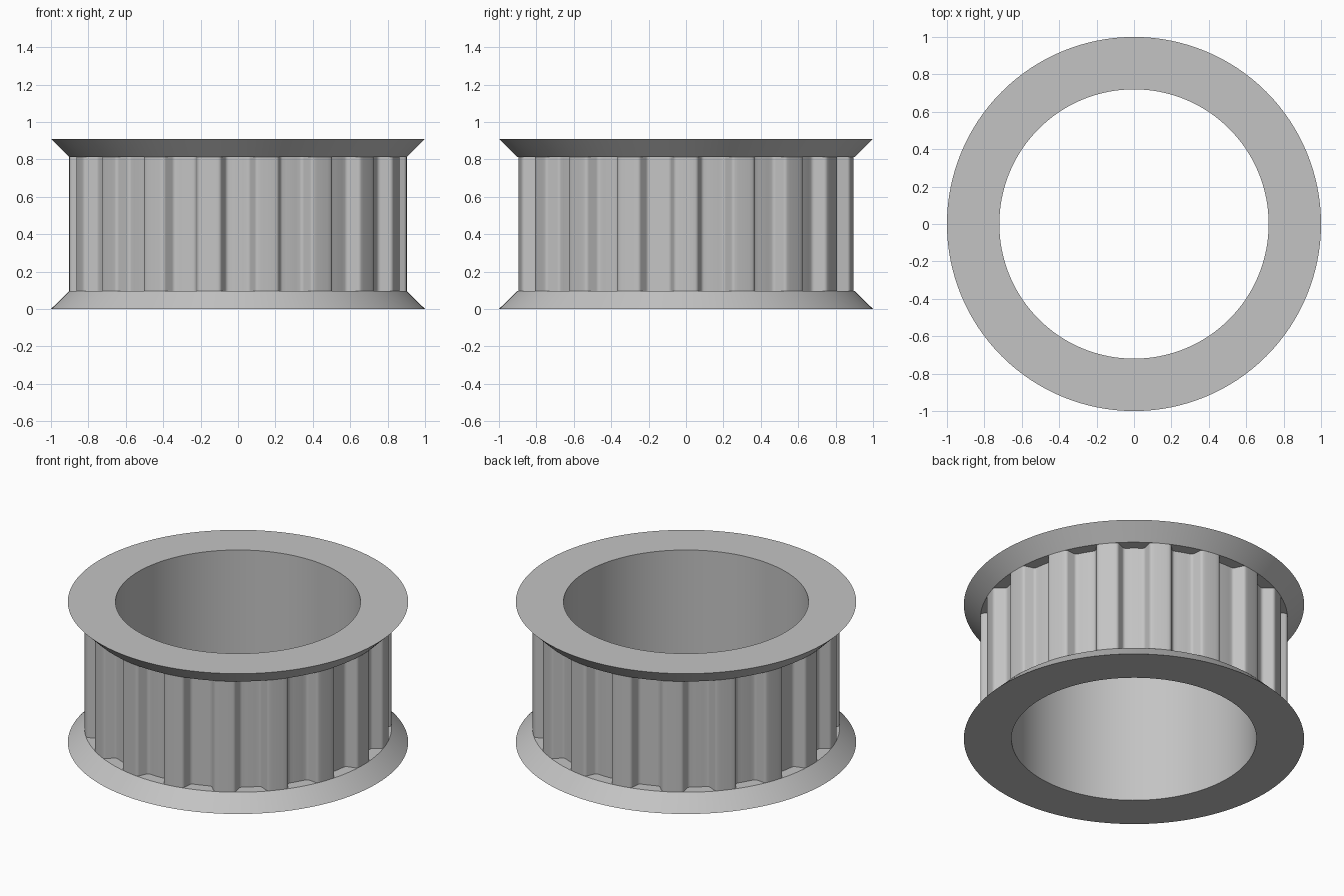
import bpy
import bmesh
from math import radians, sin, cos, tau

cube = bpy.data.objects.get("Cube")
if cube:
    bpy.data.objects.remove(cube)

HEIGHT, RIM, BORE = 0.91, 0.096, 0.72
TIP, ROOT, TEETH = 0.903, 0.832, 18
SEGMENTS = 128

steel = bpy.data.materials.new("plain grey metal")
steel.use_nodes = True
grey = (0.55, 0.55, 0.55, 1)
steel.diffuse_color = grey
steel.node_tree.nodes["Principled BSDF"].inputs["Base Color"].default_value = grey


def circle(radius, z):
    return [(radius * cos(tau * i / SEGMENTS), radius * sin(tau * i / SEGMENTS), z)
            for i in range(SEGMENTS)]


def loft(name, loops, bevel=0):
    """Skin a stack of closed loops that all have the same point count."""
    bm = bmesh.new()
    rings = [[bm.verts.new(p) for p in loop] for loop in loops]
    for a, b in zip(rings, rings[1:]):
        for i in range(len(a)):
            j = (i + 1) % len(a)
            bm.faces.new((a[i], a[j], b[j], b[i]))
    mesh = bpy.data.meshes.new(name)
    bm.to_mesh(mesh)
    bm.free()
    mesh.materials.append(steel)
    obj = bpy.data.objects.new(name, mesh)
    bpy.context.collection.objects.link(obj)
    bpy.ops.object.select_all(action="DESELECT")
    obj.select_set(True)
    bpy.context.view_layer.objects.active = obj
    if bevel:
        mod = obj.modifiers.new("rounded corners", "BEVEL")
        mod.width, mod.segments = bevel, 3
        mod.limit_method, mod.angle_limit = "ANGLE", radians(25)
        bpy.ops.object.modifier_apply(modifier=mod.name)
    bpy.ops.object.shade_smooth_by_angle(angle=radians(30))
    return obj


# Toothed wall: one tooth and one groove, repeated around the axis
pitch = 360 / TEETH
tooth = [(TIP, a) for a in (-4, -2, 0, 2, 4)]
groove = [(ROOT, pitch / 2 + a) for a in (-4.3, -2, 0, 2, 4.3)]
outline = [(r, radians(a + k * pitch)) for k in range(TEETH) for r, a in tooth + groove]
loft("toothed_wall",
     [[(r * cos(a), r * sin(a), z) for r, a in outline] for z in (RIM, HEIGHT - RIM)],
     bevel=0.014)

# Flared flanges, each running inward under the teeth
profile = [(BORE, 0), (1, 0), (TIP, RIM), (ROOT - 0.03, RIM)]
loft("bottom_flange", [circle(r, z) for r, z in profile])
loft("top_flange", [circle(r, HEIGHT - z) for r, z in reversed(profile)])

# Bore facing the axis
loft("bore", [circle(BORE, HEIGHT), circle(BORE, 0)])
